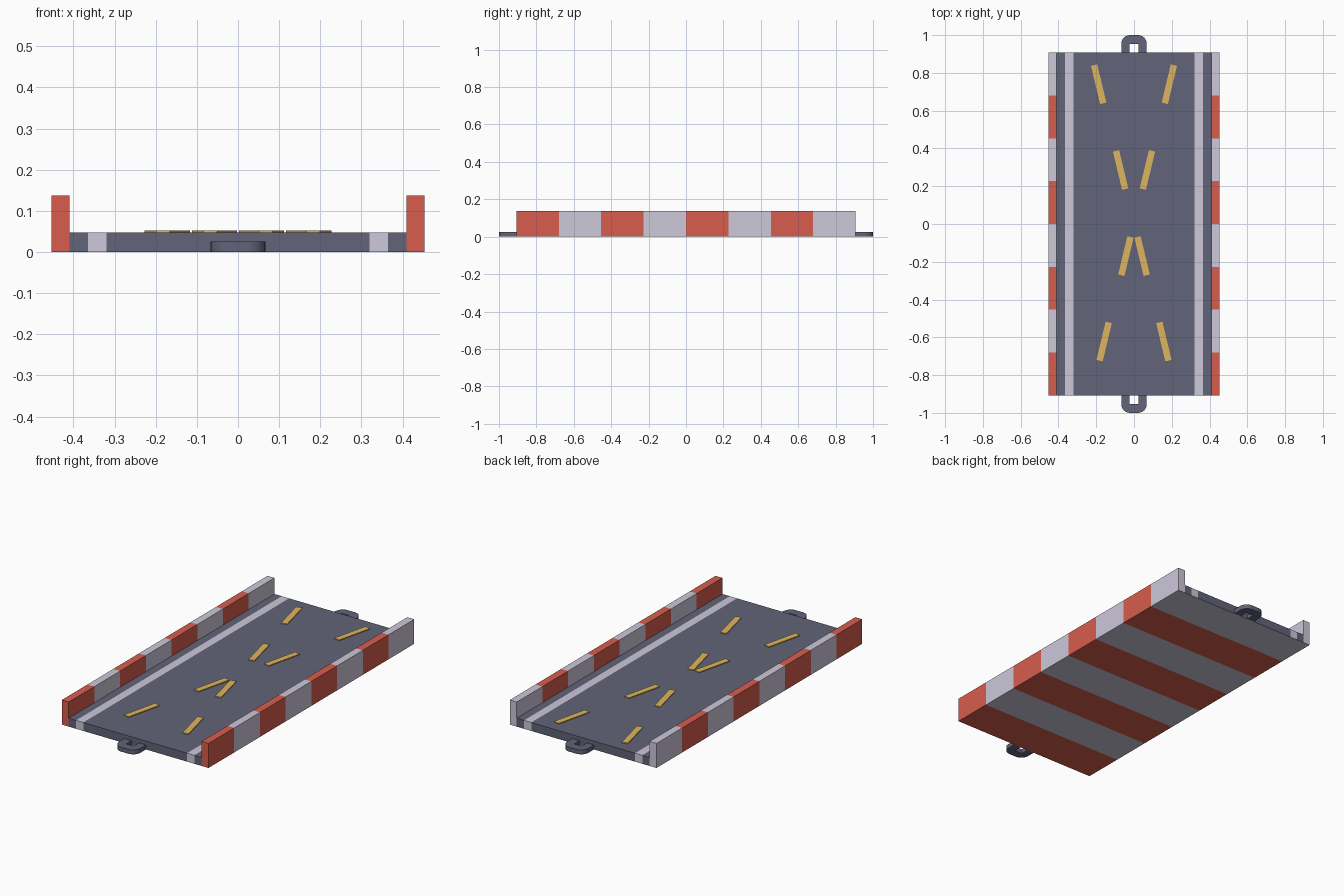
import bpy, bmesh, math
from mathutils import Matrix, Vector

cube = bpy.data.objects.get("Cube")
if cube:
    bpy.data.objects.remove(cube, do_unlink=True)


def material(name, rgb):
    m = bpy.data.materials.new(name)
    m.use_nodes = True
    colour = (*rgb, 1)
    m.diffuse_color = colour
    m.node_tree.nodes["Principled BSDF"].inputs["Base Color"].default_value = colour
    return m


ASPHALT = material("asphalt slate", (0.122, 0.127, 0.188))
WHITE = material("pale lilac white", (0.61, 0.58, 0.70))
RED = material("warning red", (0.68, 0.11, 0.075))
YELLOW = material("marking yellow", (0.73, 0.47, 0.11))

HALF_LENGTH = 0.907
DECK_HALF, DECK_TOP = 0.41, 0.047
BARRIER_OUT, BARRIER_TOP = 0.453, 0.137
SEGMENT = HALF_LENGTH / 4
STRIPE_CUTS = [SEGMENT * i for i in range(-3, 4)]


def finish(name, bm, materials):
    mesh = bpy.data.meshes.new(name)
    bm.normal_update()
    bm.to_mesh(mesh)
    bm.free()
    for m in materials:
        mesh.materials.append(m)
    obj = bpy.data.objects.new(name, mesh)
    bpy.context.collection.objects.link(obj)
    return obj


def box(name, low, high, materials, cuts_x=(), cuts_y=(), rule=None):
    """Box cut along x and y, with each face coloured by a rule."""
    low, high = Vector(low), Vector(high)
    bm = bmesh.new()
    bmesh.ops.create_cube(bm, size=1, matrix=Matrix.Translation((low + high) / 2)
                          @ Matrix.Diagonal((*(high - low), 1)))
    planes = [((x, 0, 0), (1, 0, 0)) for x in cuts_x]
    planes += [((0, y, 0), (0, 1, 0)) for y in cuts_y]
    for point, normal in planes:
        bmesh.ops.bisect_plane(bm, geom=bm.verts[:] + bm.edges[:] + bm.faces[:],
                               plane_co=point, plane_no=normal)
    bm.normal_update()
    if rule:
        for f in bm.faces:
            f.material_index = rule(f.calc_center_median(), f.normal)
    return finish(name, bm, materials)


def stripe(centre, normal=None):
    # Alternating blocks, red first at the front
    return math.floor((centre.y + HALF_LENGTH) / SEGMENT - normal.y * 0.01) % 2


def deck_colour(centre, normal):
    if normal.z < -0.5:
        return stripe(centre, normal)
    return 1 if 0.32 < abs(centre.x) < 0.365 else 2


# Road deck with edge lines and a striped underside
box("road_deck", (-DECK_HALF, -HALF_LENGTH, 0), (DECK_HALF, HALF_LENGTH, DECK_TOP),
    [RED, WHITE, ASPHALT], (-0.365, -0.32, 0.32, 0.365), STRIPE_CUTS, deck_colour)

# Striped side barriers
for side, x0, x1 in (("right", -BARRIER_OUT, -DECK_HALF), ("left", DECK_HALF, BARRIER_OUT)):
    box(side + "_barrier", (x0, -HALF_LENGTH, 0), (x1, HALF_LENGTH, BARRIER_TOP),
        [RED, WHITE], (), STRIPE_CUTS, stripe)

# Slanted yellow road markings in mirrored pairs: x, y, lean
for i, (x, y, lean) in enumerate([(0.187, 0.74, -1), (0.071, 0.286, -1),
                                  (0.043, -0.17, 1), (0.158, -0.622, 1)]):
    for side, s in (("left", 1), ("right", -1)):
        dash = box(f"{side}_marking_{i + 1}", (-0.017, -0.104, 0), (0.017, 0.104, 0.005), [YELLOW])
        dash.location = (s * x, y, DECK_TOP)
        dash.rotation_euler.z = s * lean * math.radians(13.5)


# Rounded connector loops at both ends
def connector(name, end):
    outer = [(0.067, 0)]
    for k in range(7):
        a = math.pi / 2 * k / 6
        outer.append((0.022 + 0.045 * math.cos(a), 0.048 + 0.045 * math.sin(a)))
    inner = [(0.023, 0)] + [(0.023, 0.046)] * 4 + [(0.02, 0.046), (0.01, 0.046), (0, 0.046)]
    outer.append((0, 0.093))
    inner.append((0, 0.046))
    outer += [(-x, y) for x, y in reversed(outer[:-1])]
    inner += [(-x, y) for x, y in reversed(inner[:-1])]
    bm = bmesh.new()
    rings = [[bm.verts.new((end * x, end * (HALF_LENGTH + y), z)) for x, y in path]
             for path, z in ((outer, 0), (outer, 0.025), (inner, 0.025), (inner, 0))]
    for a, b in zip(rings, rings[1:] + rings[:1]):
        for k in range(len(a) - 1):
            bm.faces.new((a[k], a[k + 1], b[k + 1], b[k]))
    bmesh.ops.remove_doubles(bm, verts=bm.verts[:], dist=0.0005)
    bmesh.ops.recalc_face_normals(bm, faces=bm.faces[:])
    obj = finish(name, bm, [ASPHALT])
    bpy.context.view_layer.objects.active = obj
    bpy.ops.object.select_all(action="DESELECT")
    obj.select_set(True)
    bpy.ops.object.shade_smooth_by_angle(angle=math.radians(35))


connector("front_connector", -1)
connector("back_connector", 1)
